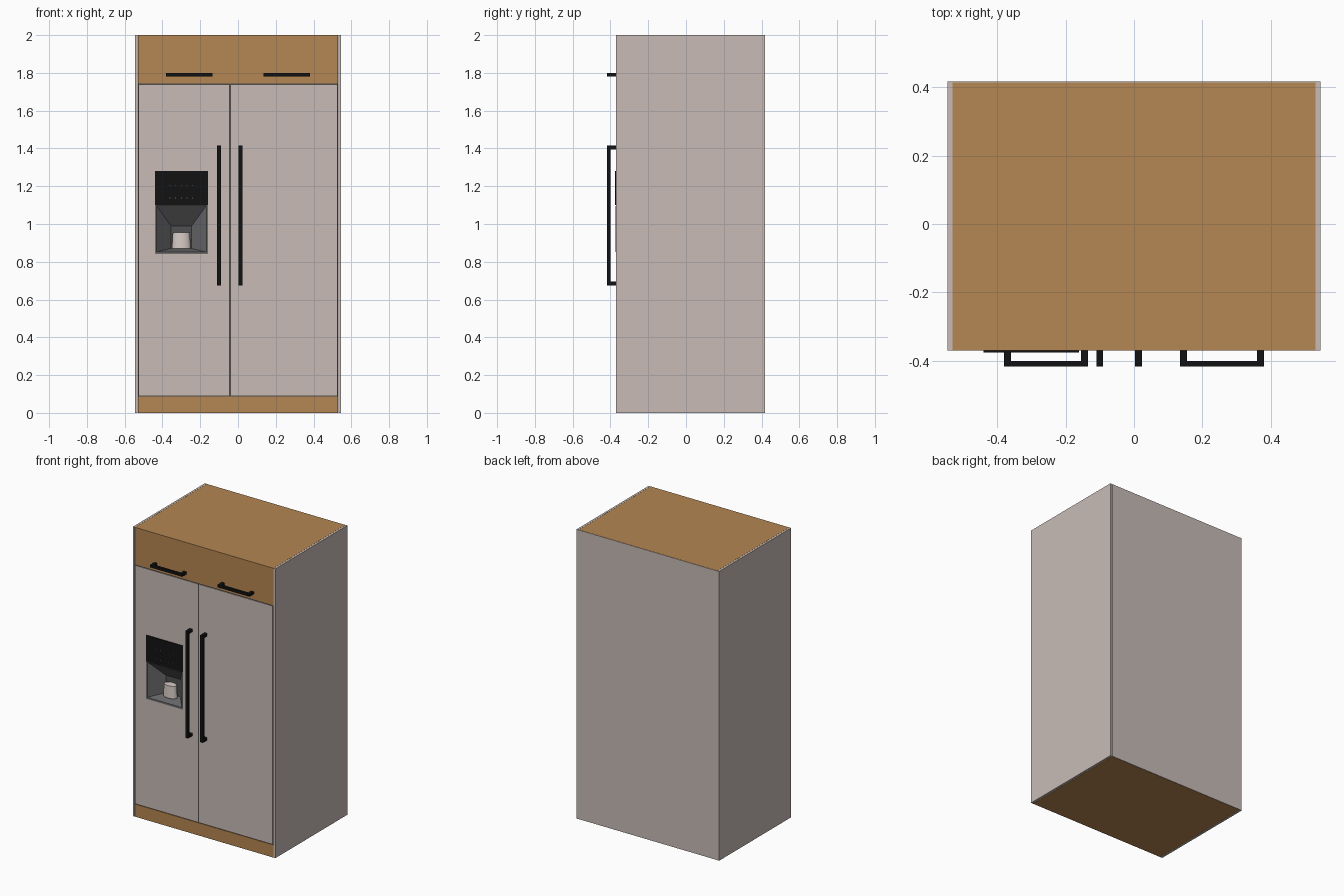
import bpy, bmesh, math
from mathutils import Vector

cube = bpy.data.objects.get("Cube")
if cube:
    bpy.data.objects.remove(cube, do_unlink=True)


def material(name, rgb):
    m = bpy.data.materials.new(name)
    m.use_nodes = True
    m.diffuse_color = (*rgb, 1)
    m.node_tree.nodes["Principled BSDF"].inputs["Base Color"].default_value = (*rgb, 1)
    return m


PANEL = material("warm grey panel", (0.58, 0.50, 0.47))
WOOD = material("oak wood", (0.46, 0.24, 0.085))
BLACK = material("black metal", (0.006, 0.006, 0.007))
SEAM = material("dark seam", (0.08, 0.075, 0.07))
STEEL = material("dispenser steel", (0.15, 0.15, 0.155))
DARK = material("dispenser back grey", (0.08, 0.08, 0.085))
PALE = material("pale paddle", (0.68, 0.60, 0.56))

FRONT, BACK = -0.37, 0.417
WIDE, INNER = 0.545, 0.53


def add_object(name, bm, *mats):
    bmesh.ops.recalc_face_normals(bm, faces=bm.faces)
    mesh = bpy.data.meshes.new(name)
    bm.to_mesh(mesh)
    bm.free()
    for m in mats:
        mesh.materials.append(m)
    ob = bpy.data.objects.new(name, mesh)
    bpy.context.collection.objects.link(ob)
    return ob


def add_box(bm, x, y, z):
    verts = bmesh.ops.create_cube(bm, size=1)["verts"]
    for v in verts:
        v.co = Vector([lo + (hi - lo) * (c + 0.5) for c, (lo, hi) in zip(v.co, (x, y, z))])


def box(name, mat, x, y, z):
    bm = bmesh.new()
    add_box(bm, x, y, z)
    return add_object(name, bm, mat)


# Cabinet carcass
for side, s in (("left", 1), ("right", -1)):
    box(f"{side}_side_panel", PANEL, sorted((s * WIDE, s * (INNER + 0.001))), (FRONT, BACK), (0, 2))
box("back_panel", PANEL, (-INNER, INNER), (BACK - 0.003, BACK), (0.001, 1.999))
box("top_cabinet", WOOD, (-INNER, INNER), (FRONT, BACK - 0.003), (1.744, 2))
box("plinth", WOOD, (-INNER, INNER), (FRONT, BACK - 0.003), (0, 0.087))

# Doors, with narrow dark seams set behind the gaps
SPLIT, GAP = -0.043, 0.005
DOOR_Z = (0.092, 1.737)
DOOR_Y = (FRONT, FRONT + 0.12)
box("left_door", PANEL, (SPLIT + GAP, INNER - 0.006), DOOR_Y, DOOR_Z)
right_door = box("right_door", PANEL, (0.006 - INNER, SPLIT - GAP), DOOR_Y, DOOR_Z)
SEAM_Y = (FRONT + 0.004, FRONT + 0.02)
box("centre_seam", SEAM, (SPLIT - GAP, SPLIT + GAP), SEAM_Y, DOOR_Z)
box("upper_seam", SEAM, (-INNER, INNER), SEAM_Y, (1.737, 1.744))
box("lower_seam", SEAM, (-INNER, INNER), SEAM_Y, (0.087, 0.092))
for side, s in (("left", 1), ("right", -1)):
    box(f"{side}_seam", SEAM, sorted((s * INNER, s * (INNER - 0.006))), SEAM_Y, DOOR_Z)

# Opening for the dispenser in the right door
X0, X1, Z0, ZM, Z1 = -0.44, -0.16, 0.84, 1.10, 1.28
cutter = box("dispenser_cutter", PANEL, (X0, X1), (FRONT - 0.05, FRONT + 0.1), (Z0, ZM))
cut = right_door.modifiers.new("dispenser opening", "BOOLEAN")
cut.object = cutter
cut.solver = "EXACT"
bpy.context.view_layer.objects.active = right_door
bpy.ops.object.modifier_apply(modifier=cut.name)
bpy.data.objects.remove(cutter, do_unlink=True)

# Tapered dispenser recess
bm = bmesh.new()


def ring(x0, x1, z0, z1, y):
    return [bm.verts.new((x, y, z)) for x, z in ((x0, z0), (x1, z0), (x1, z1), (x0, z1))]


rings = [ring(X0, X1, Z0, ZM, FRONT - 0.004),
         ring(X0 + 0.008, X1 - 0.008, Z0 + 0.012, ZM - 0.003, FRONT - 0.004),
         ring(X0 + 0.085, X1 - 0.085, Z0 + 0.03, ZM - 0.11, FRONT + 0.09)]
for a, b in zip(rings, rings[1:]):
    for i in range(4):
        j = (i + 1) % 4
        bm.faces.new((a[i], a[j], b[j], b[i]))
back = bm.faces.new(rings[-1])
back.material_index = 1
add_object("dispenser_recess", bm, STEEL, DARK)

# Rounded paddle inside the recess
bm = bmesh.new()
bmesh.ops.create_cone(bm, cap_ends=True, segments=24, radius1=0.05, radius2=0.045, depth=0.085)
for v in bm.verts:
    v.co = (v.co.x - 0.3, v.co.y * 0.6 + FRONT + 0.06, v.co.z + 0.912)
paddle = add_object("dispenser_paddle", bm, PALE)
bpy.ops.object.select_all(action="DESELECT")
paddle.select_set(True)
bpy.context.view_layer.objects.active = paddle
bpy.ops.object.shade_smooth_by_angle(angle=math.radians(40))

# Control panel with small indicator plates
box("control_panel", BLACK, (X0, X1), (FRONT - 0.005, FRONT + 0.01), (ZM, Z1))
bm = bmesh.new()
for row in range(2):
    for col in range(5):
        x, z = -0.36 + col * 0.03, 1.135 + row * 0.065
        add_box(bm, (x - 0.003, x + 0.003), (FRONT - 0.006, FRONT - 0.004), (z, z + 0.004))
add_object("control_indicators", bm, STEEL)


# Bar handles: two end posts joined by a bar
def handle(name, axis, lo, hi, across, thick):
    bm = bmesh.new()
    side = (across - thick / 2, across + thick / 2)
    post = 0.02
    out = -BACK
    for span, depth in (((lo, hi), (out, out + 0.017)),
                        ((lo, lo + post), (out + 0.017, FRONT)),
                        ((hi - post, hi), (out + 0.017, FRONT))):
        if axis == "x":
            add_box(bm, span, depth, side)
        else:
            add_box(bm, side, depth, span)
    add_object(name, bm, BLACK)


handle("right_door_handle", "z", 0.675, 1.415, -0.1, 0.02)
handle("left_door_handle", "z", 0.675, 1.415, 0.013, 0.02)
handle("right_top_handle", "x", -0.38, -0.135, 1.79, 0.018)
handle("left_top_handle", "x", 0.135, 0.38, 1.79, 0.018)
